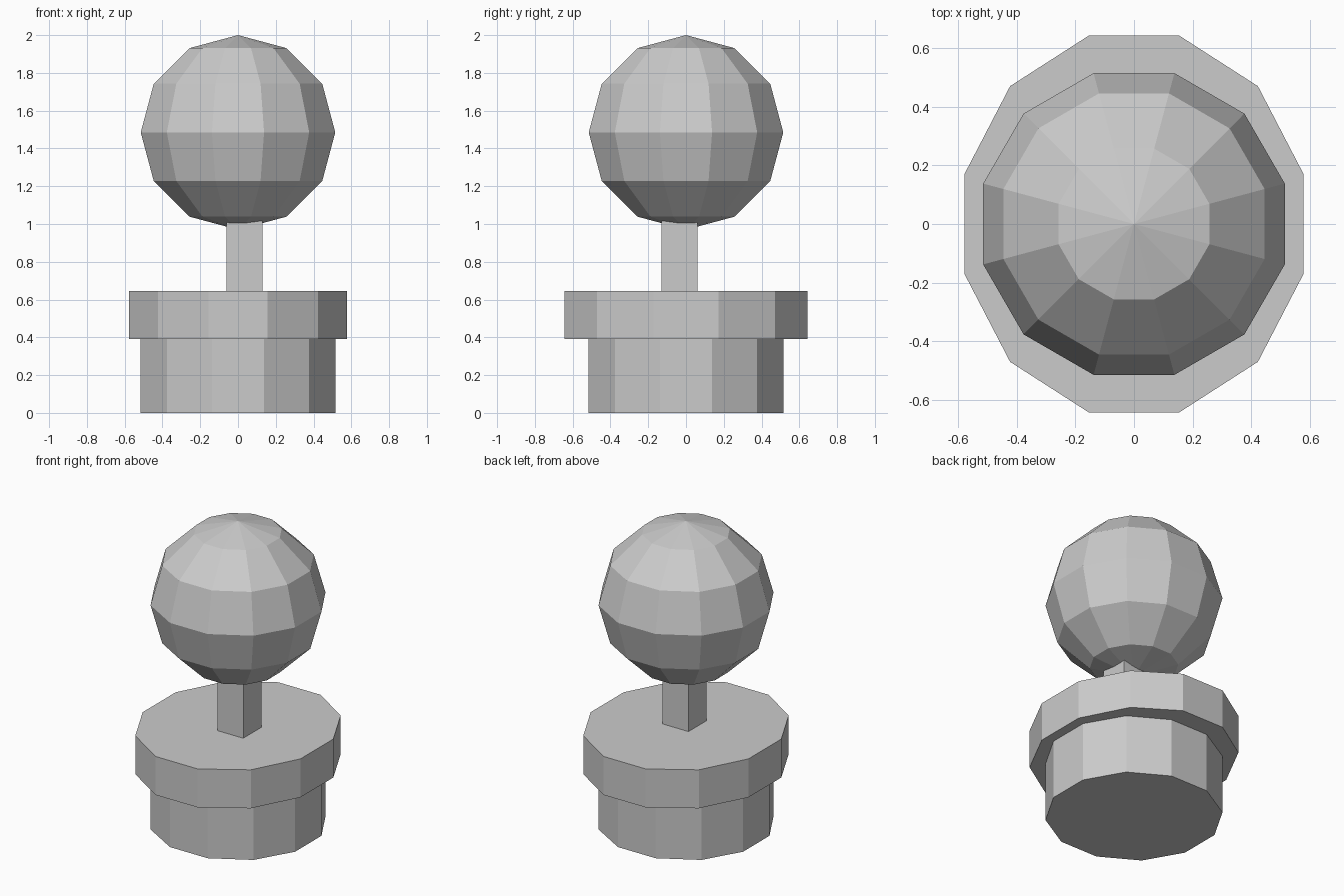
import bpy
import math
from mathutils import Matrix

default_cube = bpy.data.objects.get("Cube")
if default_cube:
    bpy.data.objects.remove(default_cube, do_unlink=True)

SIDES = 12
APOTHEM = 0.515
RADIUS = APOTHEM / math.cos(math.pi / SIDES)

grey = bpy.data.materials.new("light grey")
grey.use_nodes = True
colour = (0.6, 0.6, 0.6, 1)
grey.diffuse_color = colour
grey.node_tree.nodes["Principled BSDF"].inputs["Base Color"].default_value = colour


def finish(name, scale=(1, 1, 1), turn=0):
    """Name the new part, bake its turn and scale, and colour it."""
    part = bpy.context.object
    part.name = name
    part.data.transform(Matrix.Diagonal((*scale, 1)) @ Matrix.Rotation(turn, 4, "Z"))
    part.data.materials.append(grey)
    return part


def drum(name, bottom, top, half_x, half_y):
    """Twelve-sided drum with flat sides facing the axes."""
    bpy.ops.mesh.primitive_cylinder_add(
        vertices=SIDES, radius=RADIUS, depth=top - bottom,
        location=(0, 0, (bottom + top) / 2))
    finish(name, (half_x / APOTHEM, half_y / APOTHEM, 1), math.pi / SIDES)


# Pot body and its wider, slightly oval rim
drum("pot_body", 0, 0.39, APOTHEM, APOTHEM)
drum("pot_rim", 0.39, 0.645, 0.578, 0.643)

# Square trunk, set a little off centre and sunk into the crown
bpy.ops.mesh.primitive_cube_add(size=1, location=(0.034, -0.034, 0.84))
finish("trunk", (0.19, 0.19, 0.4))

# Faceted round crown
bpy.ops.mesh.primitive_uv_sphere_add(
    segments=SIDES, ring_count=6, radius=RADIUS, location=(0, 0, 2 - APOTHEM))
finish("crown", (1, 1, APOTHEM / RADIUS), math.pi / SIDES)
